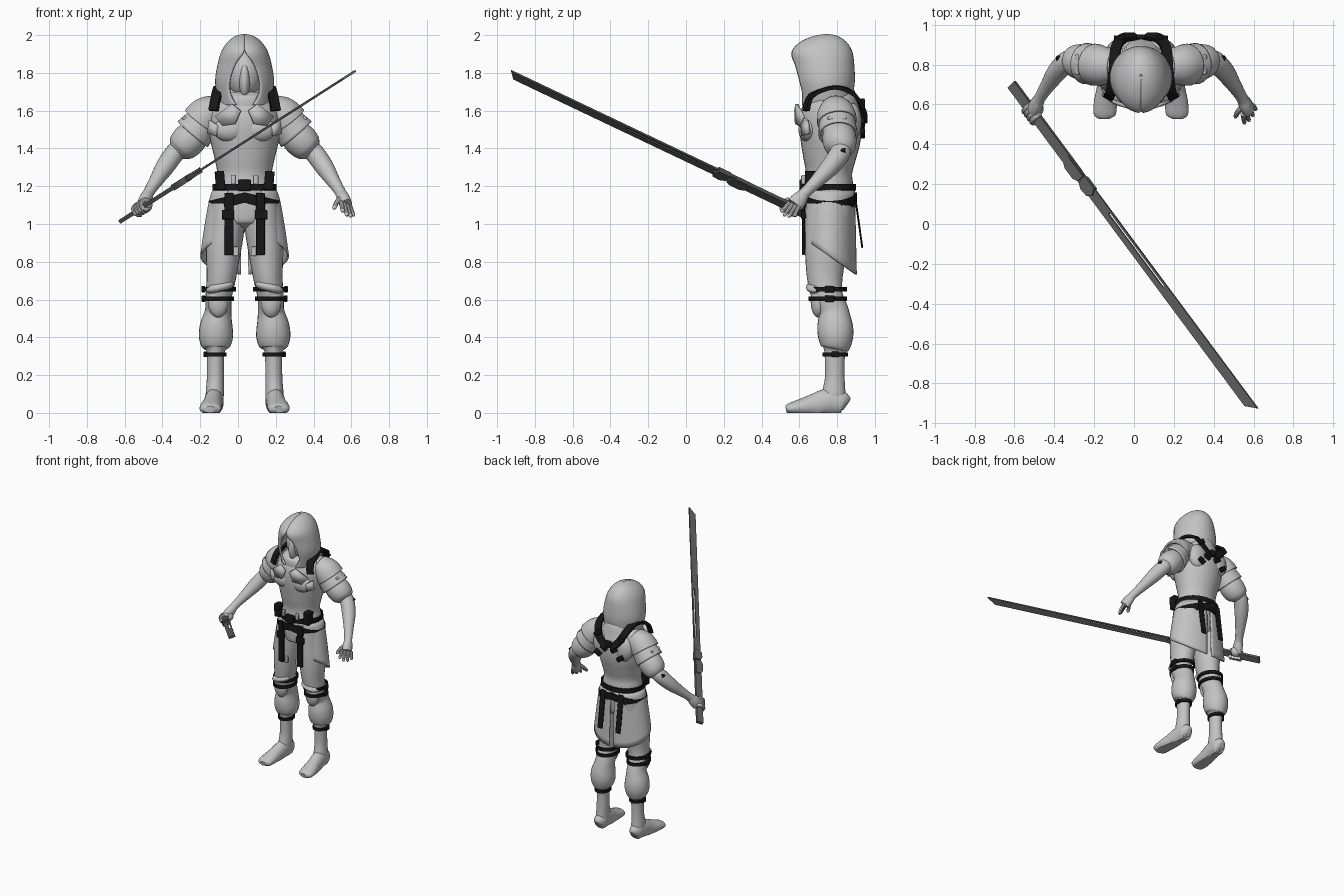
import bpy, bmesh, math
from mathutils import Vector, Matrix

if "Cube" in bpy.data.objects:
    bpy.data.objects.remove(bpy.data.objects["Cube"])
MID = 0.035  # body centre line
made = []


def material(name, v):
    m = bpy.data.materials.new(name)
    m.use_nodes = True
    m.diffuse_color = (v, v, v, 1)
    m.node_tree.nodes["Principled BSDF"].inputs["Base Color"].default_value = (v, v, v, 1)
    return m


CLOTH, BLACK, STEEL = material("light grey cloth", 0.55), material("black strap", 0.008), material("dark steel", 0.12)


def finish(name, bm, mat, mirror=False, shell=0, bevel=0, off=MID):
    bmesh.ops.recalc_face_normals(bm, faces=bm.faces)
    me = bpy.data.meshes.new(name)
    bm.to_mesh(me)
    bm.free()
    ob = bpy.data.objects.new(name, me)
    bpy.context.collection.objects.link(ob)
    ob.location.x = off
    me.materials.append(mat)
    if shell:
        s = ob.modifiers.new("shell", 'SOLIDIFY')
        s.thickness, s.offset = shell, 0
    if bevel:
        b = ob.modifiers.new("bevel", 'BEVEL')
        b.width, b.segments = bevel, 2
    if mirror:
        ob.modifiers.new("mirror", 'MIRROR').use_clip = False
    made.append(ob)
    return ob


def spline(rows, k=5):
    out, n = [], len(rows)
    for i in range(n - 1):
        p = [rows[max(0, min(n - 1, i + j))] for j in (-1, 0, 1, 2)]
        for s in range(k):
            t = s / k
            out.append([b + t / 2 * (c - a + t * (2*a - 5*b + 4*c - d + t * (3*(b - c) + d - a)))
                        for a, b, c, d in zip(*p)])
    return out + [list(rows[-1])]


def grid(name, rings, mat, closed=True, caps=True, loop=False, **kw):
    bm = bmesh.new()
    vs = [[bm.verts.new(p) for p in r] for r in rings]
    n = len(vs[0])
    for a, b in zip(vs, vs[1:] + vs[:1] if loop else vs[1:]):
        for i in range(n if closed else n - 1):
            j = (i + 1) % n
            bm.faces.new((a[i], a[j], b[j], b[i]))
    if closed and caps and not loop:
        bm.faces.new(vs[0])
        bm.faces.new(vs[-1])
    return finish(name, bm, mat, **kw)


def tube(name, rows, mat=CLOTH, n=24, k=5, floor=False, **kw):
    # rows: x, y, z, radius across, radius deep
    rows, rings = spline(rows, k), []
    for i, r in enumerate(rows):
        t = (Vector(rows[min(i + 1, len(rows) - 1)][:3]) - Vector(rows[max(i - 1, 0)][:3])).normalized()
        u = Vector((1, 0, 0))
        u = (u - t * u.dot(t)).normalized()
        v = t.cross(u)
        ring = [Vector(r[:3]) + u * r[3] * math.cos(a) + v * r[4] * math.sin(a)
                for a in (2 * math.pi * j / n for j in range(n))]
        if floor:
            for p in ring:
                p.z = max(p.z, 0)
        rings.append(ring)
    return grid(name, rings, mat, **kw)


def body(name, rows, **kw):
    # rows: x, z, half width, front y, back y
    return tube(name, [(x, (f + b) / 2, z, w, (b - f) / 2) for x, z, w, f, b in rows], **kw)


def ball(name, loc, size, mat=CLOTH, rot=0, **kw):
    bm = bmesh.new()
    bmesh.ops.create_uvsphere(bm, u_segments=24, v_segments=14, radius=1)
    bm.transform(Matrix.Translation(loc) @ Matrix.Rotation(rot, 4, 'Y') @ Matrix.Diagonal((*size, 1)))
    return finish(name, bm, mat, **kw)


def box(name, loc, size, mat=BLACK, rot=0, axis='Y', **kw):
    bm = bmesh.new()
    bmesh.ops.create_cube(bm, size=1)
    bm.transform(Matrix.Translation(loc) @ Matrix.Rotation(rot, 4, axis) @ Matrix.Diagonal((*size, 1)))
    return finish(name, bm, mat, bevel=0.005, **kw)


def band(name, x, y, z, rx, ry, h, sag=0, thick=0.012, **kw):
    rings = []
    for j in range(40):
        a = 2 * math.pi * j / 40
        c, s = math.cos(a), math.sin(a)
        rings.append([(x + (rx + d) * c, y + (ry + d) * s, z - sag * abs(c) + e)
                      for d, e in ((0, -h/2), (thick, -h/2), (thick, h/2), (0, h/2))])
    return grid(name, rings, BLACK, loop=True, **kw)


# torso and pelvis
body("torso", [(0, 1.08, .17, .63, .885), (0, 1.2, .155, .63, .885), (0, 1.27, .145, .635, .88),
               (0, 1.35, .16, .62, .9), (0, 1.45, .183, .605, .925), (0, 1.55, .19, .6, .93),
               (0, 1.62, .175, .62, .92), (0, 1.68, .12, .65, .9), (0, 1.73, .08, .67, .86)], n=32)
body("pelvis", [(0, .97, .05, .68, .82), (0, 1.0, .13, .64, .87), (0, 1.08, .18, .63, .885), (0, 1.16, .16, .63, .885)])
ball("chest_muscle", (.08, .645, 1.5), (.085, .05, .065), mirror=True)
ball("shoulder_blade", (.09, .88, 1.54), (.08, .05, .1), mirror=True)

# legs, feet and knee guards
body("leg", [(.09, 1.1, .095, .635, .88), (.098, .98, .097, .63, .87), (.113, .85, .092, .63, .85),
             (.123, .72, .078, .64, .83), (.137, .62, .07, .665, .83), (.14, .54, .07, .7, .86),
             (.15, .46, .087, .695, .883), (.152, .4, .09, .7, .885), (.153, .35, .075, .715, .87),
             (.153, .33, .05, .73, .85), (.154, .28, .045, .735, .84), (.155, .18, .045, .735, .84),
             (.158, .1, .048, .72, .845), (.16, .03, .045, .72, .845)], mirror=True)
tube("foot", [(.158, .85, .04, .02, .03), (.158, .83, .05, .045, .06), (.162, .76, .06, .05, .07),
              (.17, .68, .04, .052, .062), (.178, .61, .03, .058, .045), (.182, .55, .022, .055, .03),
              (.182, .53, .018, .03, .018)], floor=True, mirror=True)
ball("knee_pad", (.14, .7, .59), (.055, .04, .085), mirror=True)
ball("knee_fold", (.13, .69, .665), (.075, .055, .03), rot=.25, mirror=True)
for z, x, r in ((.655, .133, .076), (.605, .138, .07)):
    band("knee_strap", x, .75, z, r, .09, .024, mirror=True)
    box("knee_buckle", (x + r + .01, .76, z), (.02, .05, .035), mirror=True)
band("ankle_strap", .154, .79, .31, .046, .055, .022, mirror=True)
box("ankle_buckle", (.208, .79, .31), (.02, .04, .03), mirror=True)

# arms with puffed sleeves and layered shoulder guards
tube("sleeve", [(.1, .79, 1.6, .08, .08), (.18, .8, 1.57, .085, .09), (.235, .805, 1.51, .075, .08),
                (.29, .812, 1.45, .09, .09), (.335, .818, 1.405, .08, .08), (.36, .818, 1.38, .05, .05)], mirror=True)
tube("forearm", [(.33, .82, 1.41, .05, .05), (.37, .815, 1.375, .052, .055), (.42, .765, 1.305, .05, .05),
                 (.465, .7, 1.235, .038, .038), (.5, .645, 1.18, .03, .03), (.52, .61, 1.145, .03, .032)], mirror=True)
tube("shoulder_guard", [(.14, .79, 1.61, .07, .075), (.2, .795, 1.58, .09, .095), (.235, .8, 1.54, .097, .1)],
     caps=False, shell=.012, mirror=True)
tube("arm_guard", [(.215, .8, 1.545, .085, .09), (.275, .805, 1.475, .1, .098)], caps=False, shell=.012, mirror=True)
box("arm_plate", (.305, .8, 1.545), (.02, .1, .06), CLOTH, rot=.75, mirror=True)
box("elbow_stud", (.408, .83, 1.385), (.025, .03, .03), rot=.8, mirror=True)
tube("palm", [(.512, .625, 1.16, .03, .03), (.525, .6, 1.13, .034, .042), (.538, .575, 1.1, .032, .045)], mirror=True)

# open left hand
ahead, spread = Vector((.22, -.55, -.8)).normalized(), Vector((.55, .6, -.26)).normalized()
for i, length in enumerate((.07, .085, .08, .062)):
    p = Vector((.535, .575, 1.105)) + spread * (i - 1.5) * .023
    pts = [p + (ahead + spread * (i - 1.5) * .12) * length * f for f in (0, .5, .9, 1)]
    tube("left_finger", [(*q, r, r) for q, r in zip(pts, (.013, .012, .01, .004))], n=10, k=3)
tube("left_thumb", [(.515, .59, 1.14, .016, .016), (.488, .565, 1.115, .014, .014), (.475, .54, 1.085, .011, .011),
                    (.474, .535, 1.078, .004, .004)], n=10, k=3)

# sword frame: along, across the blade, through its thickness
start, along = Vector((-.613, .7, 1.02)), Vector((1.218, -1.64, .78)).normalized()
across = (Vector((0, 1, 0)) - along * along.y).normalized()
through = along.cross(across)


def sword_part(name, outline, thick, mat=STEEL):
    bm = bmesh.new()
    f = bm.faces.new([bm.verts.new(start + along * t + across * w - through * thick / 2) for t, w in outline])
    new = bmesh.ops.extrude_face_region(bm, geom=[f])["geom"]
    bmesh.ops.translate(bm, vec=through * thick, verts=[v for v in new if isinstance(v, bmesh.types.BMVert)])
    finish(name, bm, mat, off=0)


def bar(a, b, lo, hi):
    return [(a, lo), (b, lo), (b, hi), (a, hi)]


sword_part("sword_grip", bar(0, .6, -.025, .025), .022)
sword_part("sword_collar", [(.5, -.02), (.53, -.034), (.6, -.034), (.63, -.02), (.63, .02), (.5, .02)], .034)
sword_part("sword_guard", [(.64, -.02), (.67, -.034), (.72, -.03), (.74, 0), (.72, .028), (.64, .028)], .03)
sword_part("blade_base", bar(.6, .87, -.025, .025), .012)
sword_part("blade_edge", bar(.87, 1.36, -.025, .004), .012)
sword_part("blade_spine", bar(.87, 1.36, .015, .025), .012)
sword_part("blade", [(1.36, -.025), (2.13, -.025), (2.19, .025), (1.36, .025)], .012)

# right fingers curled round the grip
for i in range(4):
    c = start + along * (.155 + i * .024)
    curl = [c + across * .034 * math.cos(a) + through * .028 * math.sin(a) for a in (.2, 1.3, 2.4, 3.5, 4.6)]
    tube("right_finger", [(*q, .013, .013) for q in curl], n=10, k=4, off=0)
ball("right_grip_palm", start + along * .19 + across * .03, (.035, .035, .04), off=0)

# hood with a pointed face opening, and the masked face inside
rings = []
for z, w, f, b, o in spline([(2.0, .005, .74, .75, 0), (1.99, .045, .68, .8, 0), (1.96, .085, .61, .845, 0),
                             (1.91, .118, .565, .875, .004), (1.84, .138, .572, .885, .05), (1.76, .15, .582, .888, .077),
                             (1.69, .142, .598, .88, .075), (1.63, .13, .61, .875, .045)]):
    gap = math.asin(max(0, min(1, o / w)))
    rings.append([(w * math.sin(a), (f + b) / 2 - (b - f) / 2 * math.cos(a), z)
                  for a in (gap + (2 * math.pi - 2 * gap) * j / 40 for j in range(41))])
grid("hood", rings, CLOTH, closed=False, shell=.012)
ball("masked_face", (0, .735, 1.79), (.092, .105, .13))
ball("mask_ridge", (0, .66, 1.76), (.03, .05, .09))
body("cowl", [(0, 1.6, .15, .63, .91), (0, 1.645, .15, .615, .905), (0, 1.68, .125, .63, .89), (0, 1.7, .1, .66, .86)])


def plate(name, pts, mat=CLOTH):
    # chest panel given by x, z and wrapped to the torso
    bm = bmesh.new()
    bm.faces.new([bm.verts.new((x, .755 - .175 * math.sqrt(1 - (x / .24) ** 2), z)) for x, z in pts])
    finish(name, bm, mat, mirror=True, shell=.016)


plate("lapel", [(.02, 1.6), (.065, 1.635), (.155, 1.57), (.115, 1.52), (.05, 1.53)])
plate("chest_pocket", [(.14, 1.52), (.185, 1.55), (.195, 1.48), (.15, 1.465)])

# harness straps over the shoulders meeting at the back
path = spline([(.165, .635, 1.6), (.15, .665, 1.68), (.135, .78, 1.725), (.125, .885, 1.69), (.085, .935, 1.61), (.02, .94, 1.55)])
rings = []
for i, p in enumerate(path):
    p = Vector(p)
    t = Vector(path[min(i + 1, len(path) - 1)]) - Vector(path[max(i - 1, 0)])
    out = p - Vector((.1, .78, 1.5))
    side = t.cross(out).normalized() * .026
    lift = side.cross(t).normalized() * .01
    rings.append([p + side + lift, p - side + lift, p - side - lift, p + side - lift])
grid("harness_strap", rings, BLACK, mirror=True)
for x, z, r in ((.105, 1.635, .7), (.045, 1.535, -.6), (.1, 1.48, -.6)):
    box("back_buckle", (x, .935, z), (.055, .024, .035), rot=r, mirror=True)
box("back_clasp", (0, .94, 1.575), (.045, .022, .05))

# split coat tails, lower towards the back
rings = []
for j in range(25):
    a = math.radians(-58 + 143 * j / 24)
    c, s = math.cos(a), math.sin(a)
    low = .92 - max(0, .135 * s + .125) * .72
    rings.append([((.165 + .065 * v ** .7) * c, .76 + (.13 + .01 * v) * s, 1.18 + (low - 1.18) * v)
                  for v in (k / 10 for k in range(11))])
grid("coat_tail", rings, CLOTH, closed=False, shell=.01, mirror=True)

# belts, pouches and hanging straps
band("waist_belt", 0, .758, 1.195, .158, .13, .035)
band("hip_belt", 0, .758, 1.14, .178, .135, .055, sag=.045)
box("belt_buckle", (0, .615, 1.205), (.07, .03, .06))
box("belt_loop", (.06, .62, 1.235), (.025, .02, .05), CLOTH, mirror=True)
box("belt_pouch", (.13, .66, 1.23), (.05, .06, .1), rot=.08, mirror=True)
box("front_strap", (.083, .622, 1.0), (.048, .014, .33), mirror=True)
box("front_strap_clip", (.088, .62, 1.05), (.066, .02, .05), mirror=True)
box("strap_tab", (.048, .64, .855), (.03, .012, .05), CLOTH, mirror=True)
box("rear_strap", (.08, .913, 1.02), (.045, .01, .3), rot=.14, axis='X', mirror=True)

bpy.ops.object.select_all(action='DESELECT')
for ob in made:
    ob.select_set(True)
bpy.context.view_layer.objects.active = made[0]
bpy.ops.object.shade_smooth_by_angle(angle=math.radians(35))
